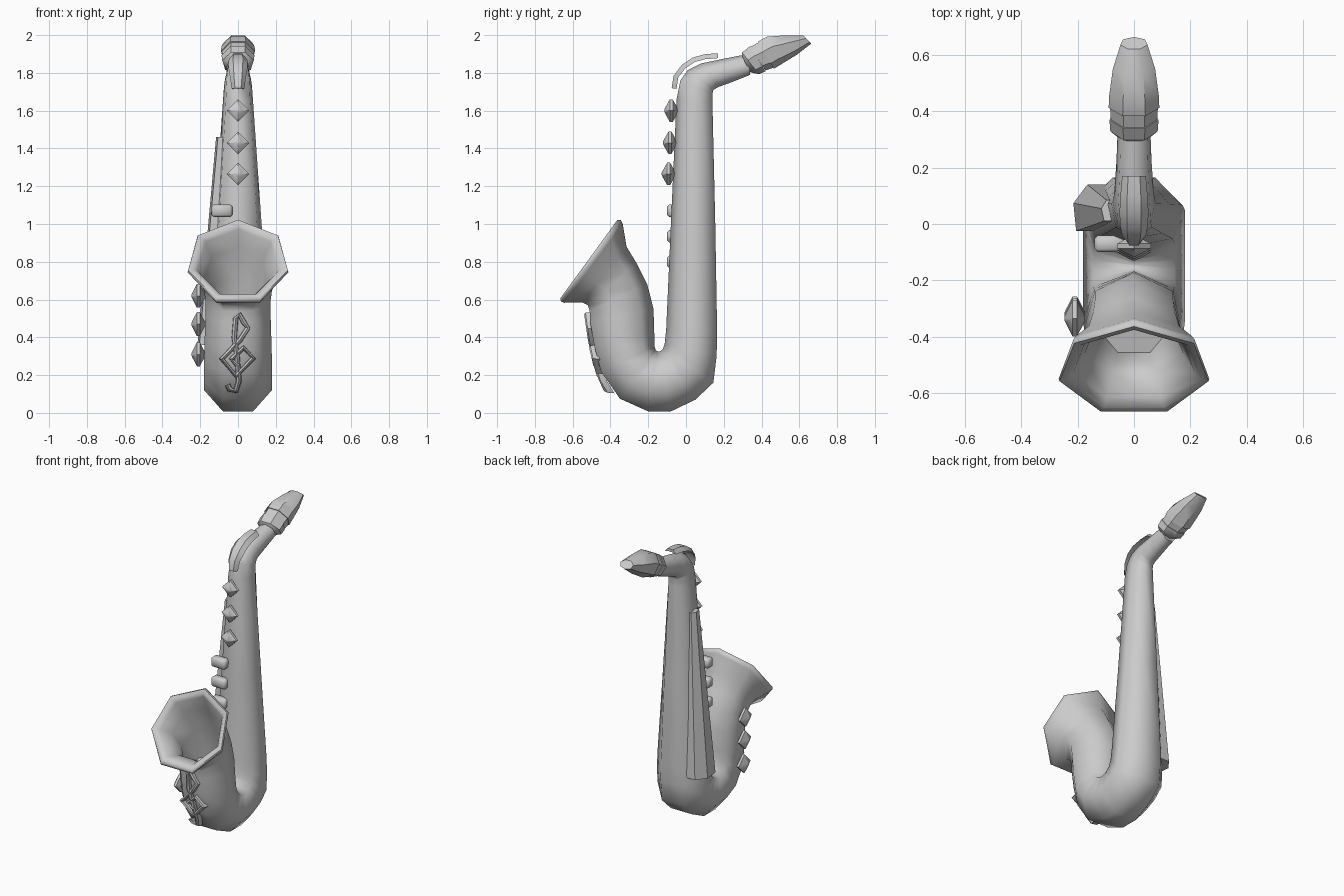
import bpy, bmesh, math
from mathutils import Vector

GREY = bpy.data.materials.new("grey metal")
GREY.diffuse_color = (0.6, 0.6, 0.6, 1)


def finish(name, bm, angle=60):
    bmesh.ops.recalc_face_normals(bm, faces=bm.faces)
    me = bpy.data.meshes.new(name)
    bm.to_mesh(me)
    bm.free()
    ob = bpy.data.objects.new(name, me)
    bpy.context.collection.objects.link(ob)
    me.materials.append(GREY)
    bpy.context.view_layer.objects.active = ob
    ob.select_set(True)
    bpy.ops.object.shade_smooth_by_angle(angle=math.radians(angle))
    ob.select_set(False)
    return ob


def skin(name, rings, angle=60):
    """Bridge rings of points and cap both ends."""
    bm = bmesh.new()
    rows = [[bm.verts.new(p) for p in r] for r in rings]
    n = len(rows[0])
    for a, b in zip(rows, rows[1:]):
        for i in range(n):
            bm.faces.new((a[i], a[(i + 1) % n], b[(i + 1) % n], b[i]))
    bm.faces.new(rows[0])
    bm.faces.new(rows[-1])
    return finish(name, bm, angle)


def seven_sided(point, flat, half):
    """Heptagon with a corner at one (y, z) and a flat side at the other."""
    p, f, c = Vector(point), Vector(flat), math.cos(math.pi / 7)
    ring = []
    for k in range(7):
        a = math.tau * k / 7
        q = f.lerp(p, (math.cos(a) + c) / (1 + c))
        ring.append((math.sin(a) * half / 0.975, q.x, q.y))
    return ring


# Body: neck, straight tube, U bend, bell, rolled rim and bell interior
body = [
    ((0.33, 1.90), (0.34, 1.79), 0.058), ((0.20, 1.875), (0.24, 1.75), 0.062),
    ((0.08, 1.85), (0.17, 1.725), 0.068), ((0.01, 1.815), (0.145, 1.71), 0.072),
    ((-0.03, 1.76), (0.14, 1.69), 0.075), ((-0.05, 1.66), (0.14, 1.64), 0.08),
    ((-0.08, 1.0), (0.155, 1.0), 0.125), ((-0.105, 0.44), (0.165, 0.42), 0.168),
    ((-0.113, 0.365), (0.162, 0.30), 0.174), ((-0.122, 0.338), (0.145, 0.16), 0.18),
    ((-0.132, 0.328), (0.05, 0.07), 0.18), ((-0.142, 0.325), (-0.08, 0.008), 0.18),
    ((-0.150, 0.325), (-0.20, 0.008), 0.18), ((-0.160, 0.333), (-0.35, 0.075), 0.18),
    ((-0.167, 0.352), (-0.45, 0.22), 0.18), ((-0.168, 0.42), (-0.485, 0.35), 0.177),
    ((-0.172, 0.55), (-0.507, 0.48), 0.173), ((-0.205, 0.68), (-0.51, 0.54), 0.172),
    ((-0.26, 0.79), (-0.52, 0.57), 0.18), ((-0.315, 0.88), (-0.55, 0.585), 0.20),
    ((-0.335, 1.00), (-0.645, 0.583), 0.255), ((-0.345, 1.022), (-0.662, 0.59), 0.267),
    ((-0.363, 1.022), (-0.665, 0.607), 0.264), ((-0.375, 1.0), (-0.65, 0.625), 0.24),
    ((-0.368, 0.972), (-0.615, 0.63), 0.215), ((-0.335, 0.88), (-0.53, 0.615), 0.175),
    ((-0.26, 0.72), (-0.485, 0.55), 0.145), ((-0.21, 0.50), (-0.455, 0.44), 0.13),
]
skin("body_and_bell", [seven_sided(*s) for s in body])

# Mouthpiece with two collars, flat side on top
collar = [((0.335, 1.805), (0.295, 1.895), 0.06), ((0.385, 1.793), (0.297, 1.908), 0.084),
          ((0.42, 1.808), (0.34, 1.942), 0.087)]
band = [((0.42, 1.813), (0.34, 1.937), 0.082), ((0.47, 1.83), (0.385, 1.962), 0.085)]
tip = [((0.465, 1.822), (0.382, 1.967), 0.09), ((0.50, 1.843), (0.43, 1.992), 0.088),
       ((0.585, 1.895), (0.53, 1.999), 0.075), ((0.663, 1.955), (0.62, 1.998), 0.048)]
for name, part in (("mouthpiece_collar", collar), ("mouthpiece_band", band), ("mouthpiece_tip", tip)):
    skin(name, [seven_sided(*s) for s in part], 40)

# Octave key: arched plate bent over the neck, (y, z, normal y, normal z, half width)
octave = [(-0.08, 1.72, -1, 0.15, 0.033), (-0.07, 1.785, -0.95, 0.3, 0.042),
          (-0.025, 1.845, -0.75, 0.65, 0.05), (0.035, 1.885, -0.4, 0.9, 0.051),
          (0.10, 1.903, -0.15, 1, 0.048), (0.17, 1.908, 0, 1, 0.042)]
rings = []
for y, z, ny, nz, w in octave:
    prof = [(-w, -0.03), (-w * 0.5, -0.004), (w * 0.5, -0.004), (w, -0.03),
            (w * 0.45, -0.022), (-w * 0.45, -0.022)]
    rings.append([(x, y + ny * d, z + nz * d) for x, d in prof])
skin("octave_key", rings, 40)


# Diamond-shaped keys
def diamond_key(name, centre, axis, radius):
    axis = Vector(axis).normalized()
    up = Vector((0, 0, 1))
    side = axis.cross(up)
    rings = []
    for d, r in ((-0.035, 0.012), (-0.008, radius * 0.93), (0.008, radius * 0.93), (0.032, 0.016), (0.037, 0.005)):
        rings.append([Vector(centre) + axis * d + (side * math.cos(a) + up * math.sin(a)) * r
                      for a in (i * math.pi / 2 for i in range(4))])
    skin(name, rings, 50)


for i, (y, z) in enumerate(((-0.078, 1.6), (-0.085, 1.43), (-0.092, 1.265))):
    diamond_key(f"front_key_{i}", (0, y, z), (0, -1, 0), 0.064)
for i, (y, z) in enumerate(((-0.335, 0.62), (-0.328, 0.47), (-0.32, 0.31))):
    diamond_key(f"side_key_{i}", (-0.21, y, z), (-1, 0, 0), 0.068)

# Small rounded keys lower on the tube
for i, z in enumerate((1.07, 0.935, 0.80)):
    bm = bmesh.new()
    bmesh.ops.create_cube(bm, size=1)
    for v in bm.verts:
        v.co = (-0.085 + v.co.x * 0.11, -0.07 + v.co.y * 0.06, z + v.co.z * 0.066)
    bmesh.ops.bevel(bm, geom=bm.edges[:], offset=0.012, segments=1, affect='EDGES')
    finish(f"small_key_{i}", bm, 50)

# Long tapered rod guard on the left of the tube
guard = []
for z, x0, x1, y0, y1 in ((1.46, -0.116, -0.07, 0.01, 0.085), (0.36, -0.215, -0.09, -0.025, 0.14)):
    xm = x0 + (x1 - x0) * 0.4
    ym = y0 + (y1 - y0) * 0.6
    guard.append([(x1, y0, z), (x0 + 0.01, y0, z), (x0, ym, z), (xm, y1, z), (x1, y1, z)])
skin("rod_guard", guard, 30)


# Clef-shaped ornament following the front of the bell tube
def front_y(z):
    pts = [(0.08, -0.385), (0.12, -0.425), (0.22, -0.472), (0.35, -0.502), (0.54, -0.53)]
    for (z0, y0), (z1, y1) in zip(pts, pts[1:]):
        if z <= z1:
            return y0 + (y1 - y0) * (z - z0) / (z1 - z0)
    return pts[-1][1]


clef = [(-0.055, 0.15), (-0.045, 0.125), (-0.012, 0.115), (0.005, 0.17), (-0.005, 0.30),
        (-0.02, 0.40), (-0.012, 0.50), (0.008, 0.52), (0.03, 0.48), (0.052, 0.45),
        (0.01, 0.385), (-0.085, 0.285), (-0.01, 0.195), (0.08, 0.29), (0.03, 0.345),
        (-0.035, 0.285), (0.0, 0.25)]
rings = []
for i, (x, z) in enumerate(clef):
    a, b = Vector(clef[max(i - 1, 0)]), Vector(clef[min(i + 1, len(clef) - 1)])
    t = (b - a).normalized()
    n = Vector((-t.y, t.x)) * 0.015
    ring = []
    for s, d in ((-1, 0.03), (-0.8, -0.004), (0, -0.012), (0.8, -0.004), (1, 0.03)):
        px, pz = x + n.x * s, z + n.y * s
        ring.append((px, front_y(pz) + d, pz))
    rings.append(ring)
skin("clef_ornament", rings, 40)
